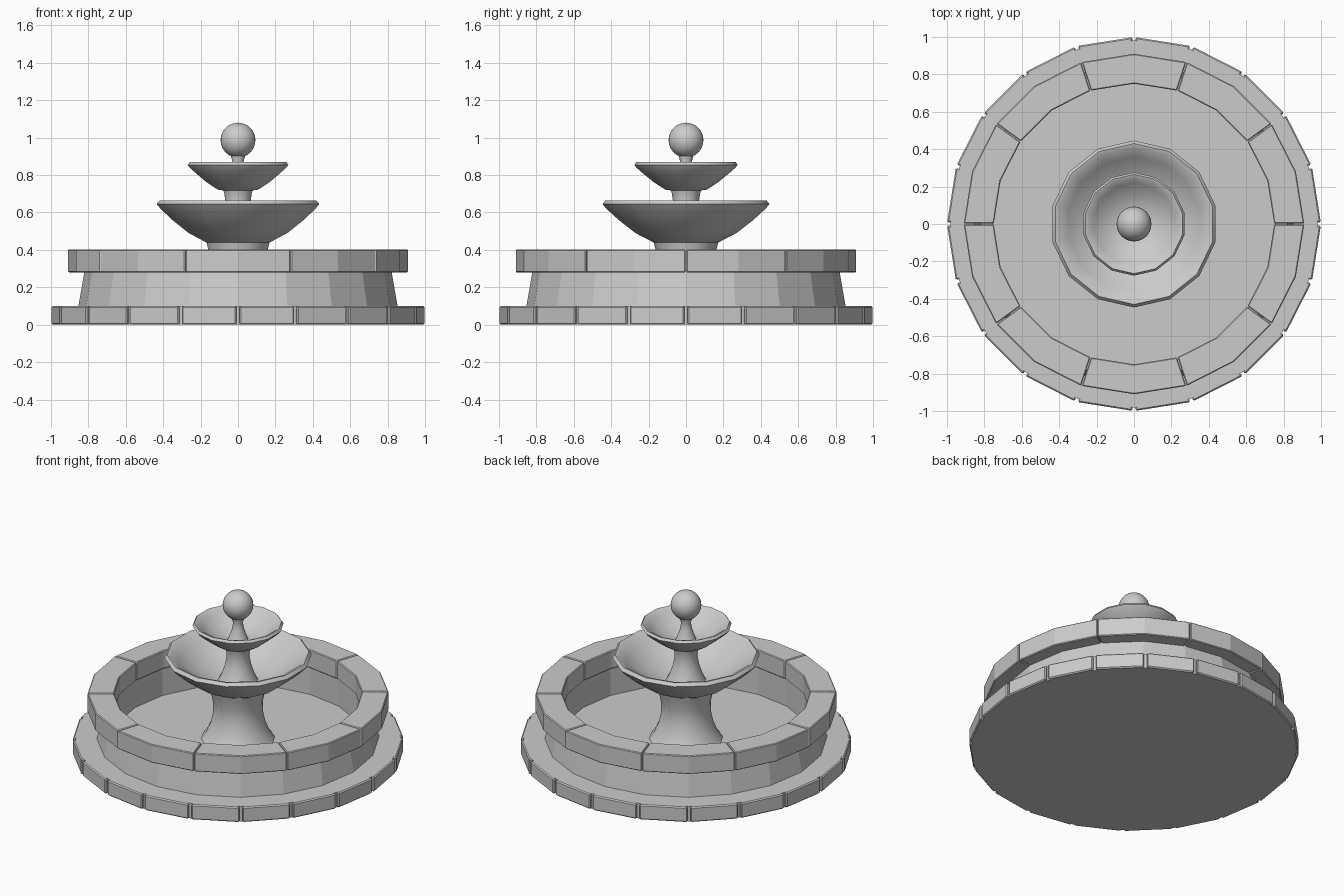
import bpy, bmesh
from math import sin, cos, pi, radians

if "Cube" in bpy.data.objects:
    bpy.data.objects.remove(bpy.data.objects["Cube"])


def finish(name, bm, smooth=None):
    bmesh.ops.recalc_face_normals(bm, faces=bm.faces)
    me = bpy.data.meshes.new(name)
    bm.to_mesh(me)
    bm.free()
    ob = bpy.data.objects.new(name, me)
    bpy.context.collection.objects.link(ob)
    if smooth:
        bpy.context.view_layer.objects.active = ob
        ob.select_set(True)
        bpy.ops.object.shade_smooth_by_angle(angle=radians(smooth))
        ob.select_set(False)
    return ob


def lathe(name, profile, sides, start=pi / 2, closed=False, smooth=None):
    """Revolve (radius, z) points; open profiles are capped at both ends."""
    bm = bmesh.new()
    rings = [[bm.verts.new((r * cos(start + 2 * pi * i / sides), r * sin(start + 2 * pi * i / sides), z))
              for i in range(sides)] for r, z in profile]
    pairs = list(zip(rings, rings[1:] + rings[:1])) if closed else list(zip(rings, rings[1:]))
    for a, b in pairs:
        for i in range(sides):
            j = (i + 1) % sides
            bm.faces.new((a[i], a[j], b[j], b[i]))
    if not closed:
        bm.faces.new(rings[0])
        bm.faces.new(rings[-1])
    return finish(name, bm, smooth)


def block_ring(name, section, count, steps, start, gap, bevel):
    """Ring of separate stone blocks, each following `steps` polygon sides."""
    bm = bmesh.new()
    da = 2 * pi / (count * steps)
    for k in range(count):
        a0 = start + k * steps * da
        rows = []
        for s in range(steps + 1):
            a = a0 + s * da
            shift = gap if s == 0 else -gap if s == steps else 0
            # slide the end faces along the polygon side to open a joint
            ta = a + da / 2 + pi / 2 if s == 0 else a - da / 2 + pi / 2
            rows.append([bm.verts.new((r * cos(a) + shift * cos(ta), r * sin(a) + shift * sin(ta), z))
                         for r, z in section])
        n = len(section)
        for p, q in zip(rows, rows[1:]):
            for i in range(n):
                j = (i + 1) % n
                bm.faces.new((p[i], p[j], q[j], q[i]))
        bm.faces.new(rows[0])
        bm.faces.new(rows[-1])
    ob = finish(name, bm)
    mod = ob.modifiers.new("bevel", "BEVEL")
    mod.width = bevel
    mod.segments = 1
    mod.limit_method = 'ANGLE'
    mod.angle_limit = radians(40)
    return ob


# Stepped base: solid slab with edging blocks
lathe("base_slab", [(0.982, 0.0), (0.982, 0.1)], 20)
block_ring("base_edge_blocks", [(0.93, 0.0), (1.0, 0.0), (1.0, 0.1), (0.93, 0.1)],
           20, 1, 0, 0.009, 0.007)

# Basin wall and rim stones
lathe("basin_wall", [(0.855, 0.09), (0.82, 0.29), (0.758, 0.29), (0.758, 0.09)], 20, closed=True)
block_ring("basin_rim", [(0.75, 0.28), (0.91, 0.28), (0.91, 0.402), (0.75, 0.402)],
           10, 2, 0, 0.002, 0.005)

# Pedestal and lower bowl
lathe("pedestal", [(0.23, 0.09), (0.195, 0.14), (0.165, 0.21), (0.15, 0.28), (0.15, 0.34),
                   (0.165, 0.41), (0.175, 0.45)], 14, smooth=50)
lathe("lower_bowl", [(0.12, 0.43), (0.17, 0.438), (0.27, 0.49), (0.36, 0.56), (0.425, 0.62), (0.446, 0.645),
                     (0.43, 0.665), (0.41, 0.66), (0.36, 0.61), (0.27, 0.545), (0.17, 0.5), (0.1, 0.485)],
      14, smooth=60)

# Upper stem and bowl
lathe("upper_stem", [(0.125, 0.48), (0.1, 0.53), (0.08, 0.59), (0.068, 0.65), (0.075, 0.7), (0.085, 0.735)],
      14, smooth=50)
lathe("upper_bowl", [(0.06, 0.715), (0.11, 0.722), (0.17, 0.76), (0.225, 0.805), (0.265, 0.84), (0.276, 0.855),
                     (0.265, 0.87), (0.25, 0.865), (0.22, 0.835), (0.16, 0.79), (0.1, 0.765), (0.05, 0.755)],
      14, smooth=60)

# Finial
lathe("finial_stem", [(0.065, 0.75), (0.05, 0.79), (0.036, 0.83), (0.03, 0.87), (0.04, 0.905), (0.045, 0.93)],
      14, smooth=50)
bm = bmesh.new()
bmesh.ops.create_uvsphere(bm, u_segments=32, v_segments=16, radius=0.093)
bmesh.ops.translate(bm, verts=bm.verts, vec=(0, 0, 0.987))
finish("finial_ball", bm, smooth=40)
